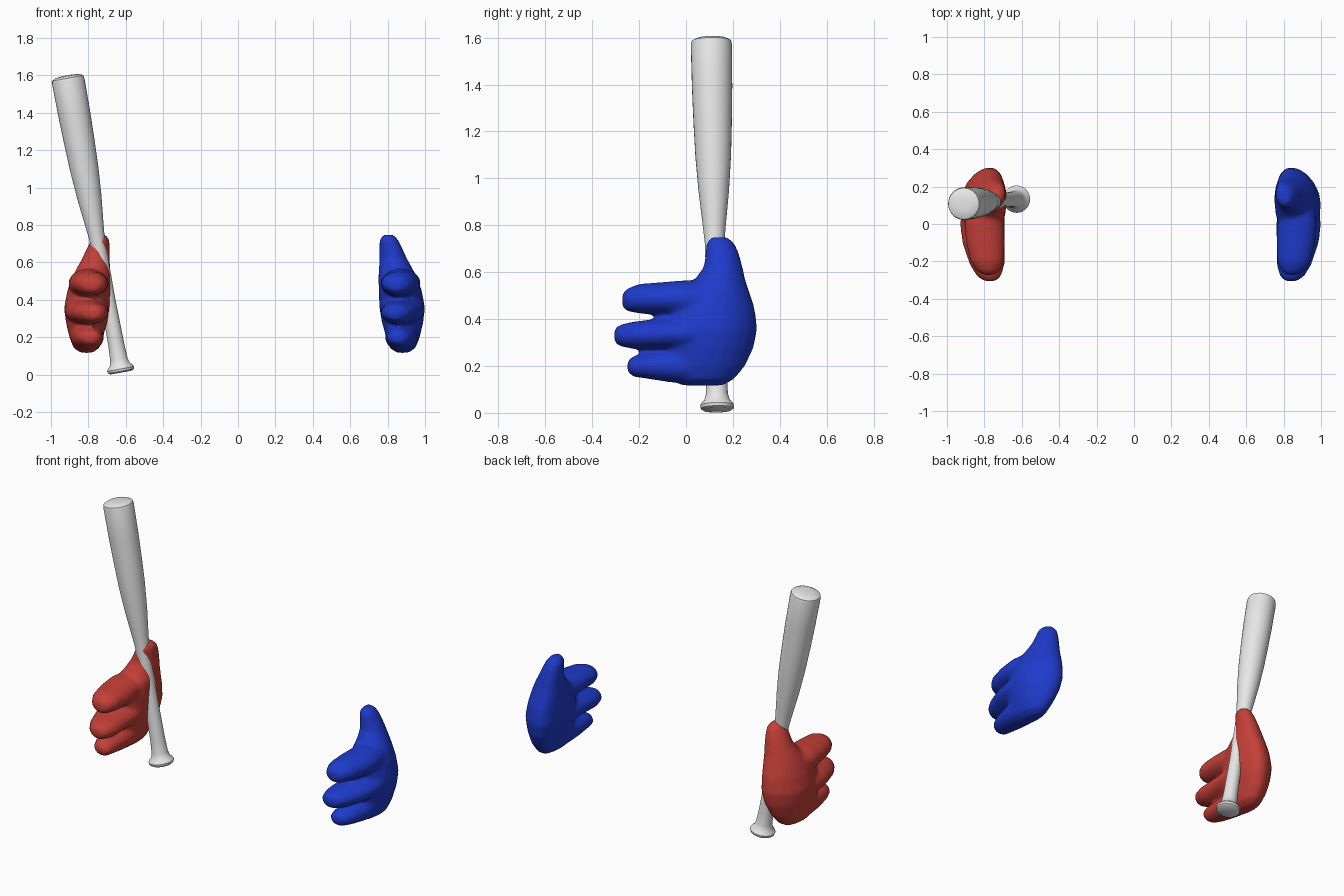
import bpy, bmesh, math
from mathutils import Vector

if "Cube" in bpy.data.objects:
    bpy.data.objects.remove(bpy.data.objects["Cube"])


def material(name, rgb):
    m = bpy.data.materials.new(name)
    m.diffuse_color = (*rgb, 1)
    m.use_nodes = True
    m.node_tree.nodes["Principled BSDF"].inputs["Base Color"].default_value = m.diffuse_color
    return m


RED = material("red", (0.56, 0.05, 0.04))
BLUE = material("blue", (0.013, 0.043, 0.60))
GREY = material("light grey", (0.80, 0.80, 0.80))


def loft(bm, rings, n=20):
    """Skin a closed tube through rings of points."""
    loops = [[bm.verts.new(p) for p in r] for r in rings]
    for a, b in zip(loops, loops[1:]):
        for i in range(n):
            j = (i + 1) % n
            bm.faces.new((a[i], a[j], b[j], b[i]))
    bm.faces.new(loops[0][::-1])
    bm.faces.new(loops[-1])


def oval(centre, u, v, n=20):
    return [centre + u * math.cos(2 * math.pi * i / n) + v * math.sin(2 * math.pi * i / n)
            for i in range(n)]


def finish(bm, name, mat):
    bmesh.ops.recalc_face_normals(bm, faces=bm.faces)
    me = bpy.data.meshes.new(name)
    bm.to_mesh(me)
    bm.free()
    me.materials.append(mat)
    ob = bpy.data.objects.new(name, me)
    bpy.context.collection.objects.link(ob)
    return ob


# Stations along y: (y, x, z, half width in x, half height in z)
FINGERS = [
    [(-.272, .845, .48, .03, .03), (-.25, .85, .482, .064, .049), (-.2, .855, .487, .09, .063),
     (-.1, .865, .488, .104, .07), (0, .872, .488, .106, .078), (.14, .87, .48, .09, .084)],
    [(-.306, .84, .33, .03, .03), (-.28, .845, .33, .065, .047), (-.22, .855, .331, .093, .059),
     (-.1, .875, .337, .114, .067), (0, .88, .34, .121, .073), (.14, .878, .34, .105, .084)],
    [(-.25, .855, .198, .03, .025), (-.225, .858, .198, .058, .044), (-.17, .867, .2, .074, .054),
     (-.08, .873, .2, .086, .068), (0, .876, .203, .09, .08), (.12, .872, .22, .085, .08)],
]
# Palm and thumb stations along z: (z, x, y, half width in x, half depth in y)
PALM = [(.117, .88, .07, .03, .09), (.143, .88, .075, .07, .13), (.2, .882, .085, .09, .168),
        (.28, .88, .10, .111, .19), (.36, .878, .105, .122, .2), (.45, .868, .105, .115, .188),
        (.52, .855, .12, .104, .15), (.57, .845, .145, .089, .108), (.62, .833, .158, .074, .084),
        (.68, .819, .155, .06, .071), (.72, .809, .147, .05, .062), (.748, .806, .142, .028, .037)]


def curl(p, side):
    """Bend the heel of the hand inward."""
    return p - Vector((side * 0.9 * max(0, p.y - 0.1) ** 2, 0, 0))


def hand(name, side, shift, mat):
    bm = bmesh.new()
    for f in FINGERS:
        loft(bm, [oval(Vector((side * x, y, z)), Vector((a, 0, 0)), Vector((0, 0, b)))
                  for y, x, z, a, b in f])
    loft(bm, [[curl(p, side) for p in
               oval(Vector((side * x, y, z)), Vector((a, 0, 0)), Vector((0, b, 0)))]
              for z, x, y, a, b in PALM])
    bmesh.ops.translate(bm, verts=bm.verts, vec=(shift, 0, 0))
    ob = finish(bm, name, mat)
    # Fuse the fingers, palm and thumb into one soft skin
    r = ob.modifiers.new("fuse", 'REMESH')
    r.mode = 'VOXEL'
    r.voxel_size = 0.011
    r.use_smooth_shade = True
    s = ob.modifiers.new("soften", 'SMOOTH')
    s.factor = 0.5
    s.iterations = 9
    return ob


hand("red_hand", -1, 0.07, RED)
hand("blue_hand", 1, 0, BLUE)

# Tilted bat: (distance along the axis, radius) from knob to tip
BASE, TIP = Vector((-.624, .133, .012)), Vector((-.913, .108, 1.6))
axis = (TIP - BASE).normalized()
side_u = axis.cross(Vector((0, 1, 0))).normalized()
side_v = axis.cross(side_u)
PROFILE = [(0, .06), (.007, .070), (.02, .073), (.031, .067), (.042, .055), (.07, .047),
           (.15, .043), (.4, .039), (.72, .041), (.8, .049), (.95, .065), (1.1, .076),
           (1.25, .082), (1.4, .086), (1.582, .088), (1.600, .084), (1.610, .066), (1.614, .03)]
bm = bmesh.new()
loft(bm, [oval(BASE + axis * d, side_u * r, side_v * r, 32) for d, r in PROFILE], 32)
bat = finish(bm, "bat", GREY)
bpy.context.view_layer.objects.active = bat
bat.select_set(True)
bpy.ops.object.shade_smooth_by_angle(angle=math.radians(40))
